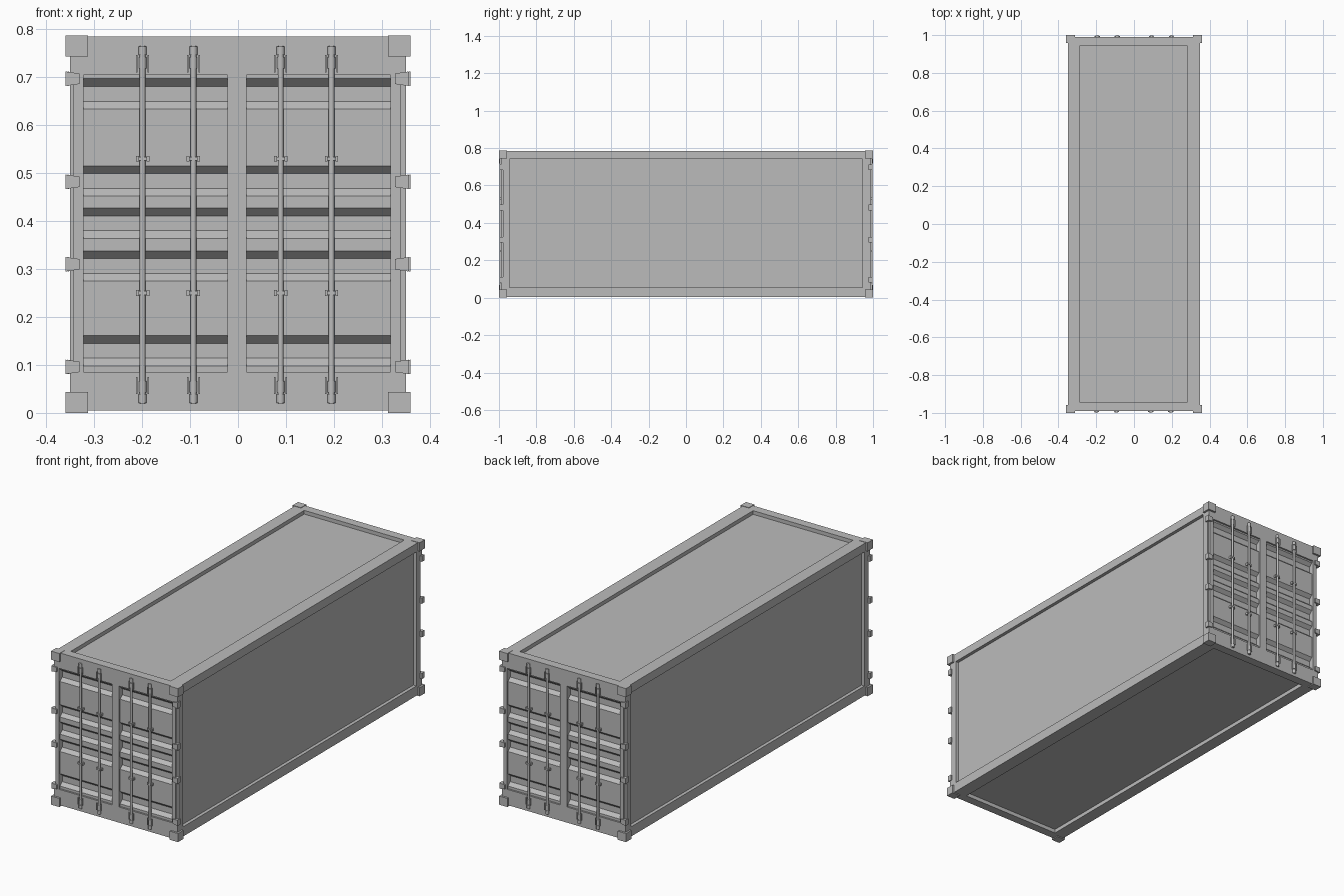
import bpy, bmesh, math
from mathutils import Matrix, Vector

if "Cube" in bpy.data.objects:
    bpy.data.objects.remove(bpy.data.objects["Cube"])

steel = bpy.data.materials.new("grey steel")
steel.use_nodes = True
COLOUR = (0.5, 0.5, 0.5, 1)
steel.diffuse_color = COLOUR
steel.node_tree.nodes["Principled BSDF"].inputs["Base Color"].default_value = COLOUR

OFF = -0.002  # door centre line
HALF_TURN = Matrix.Rotation(math.pi, 4, "Z")


def box(bm, x, y, z):
    """Box between pairs of limits."""
    size = [b - a for a, b in (x, y, z)]
    mid = [(a + b) / 2 for a, b in (x, y, z)]
    bmesh.ops.create_cube(bm, size=1, matrix=Matrix.Translation(mid) @ Matrix.Diagonal((*size, 1)))


def prism(bm, points, direction):
    """Closed outline pushed along a direction."""
    face = bm.faces.new([bm.verts.new(p) for p in points])
    out = bmesh.ops.extrude_face_region(bm, geom=[face])["geom"]
    moved = [v for v in out if isinstance(v, bmesh.types.BMVert)]
    bmesh.ops.translate(bm, verts=moved, vec=direction)


def rod(bm, x, y, z0, z1, radius):
    bmesh.ops.create_cone(bm, cap_ends=True, segments=12, radius1=radius, radius2=radius,
                          depth=z1 - z0, matrix=Matrix.Translation((x, y, (z0 + z1) / 2)))


def finish(name, bm, smooth=False):
    bmesh.ops.recalc_face_normals(bm, faces=bm.faces)
    mesh = bpy.data.meshes.new(name)
    bm.to_mesh(mesh)
    bm.free()
    mesh.materials.append(steel)
    obj = bpy.data.objects.new(name, mesh)
    bpy.context.collection.objects.link(obj)
    if smooth:
        mesh.shade_smooth()
        mesh.set_sharp_from_angle(angle=math.radians(40))
    return obj


def both_ends(name, bm, smooth=False):
    """The front part and its twin at the back."""
    back = bm.copy()
    back.transform(HALF_TURN)
    finish("front_" + name, bm, smooth)
    finish("back_" + name, back, smooth)


# Recessed walls, roof and floor
bm = bmesh.new()
box(bm, (-0.333, 0.333), (-0.946, 0.946), (0.025, 0.766))
finish("walls", bm)

# Long rails along the four edges
bm = bmesh.new()
for x in ((-0.35, -0.286), (0.281, 0.35)):
    for z in ((0.005, 0.055), (0.742, 0.785)):
        box(bm, x, (-0.946, 0.946), z)
finish("long_rails", bm)

# Door frame: cross beams, centre post and notched side posts
bm = bmesh.new()
for z in ((0.005, 0.085), (0.705, 0.785)):
    box(bm, (-0.35, 0.35), (-0.99, -0.945), z)
box(bm, (OFF - 0.02, OFF + 0.02), (-0.99, -0.945), (0.085, 0.705))
for s in (-1, 1):
    box(bm, sorted((OFF + s * 0.32, OFF + s * 0.341)), (-0.99, -0.945), (0.085, 0.705))
    box(bm, sorted((s * 0.335, s * 0.35)), (-0.978, -0.945), (0.085, 0.705))
both_ends("door_frame", bm)

# Door panels with horizontal grooves
FACE, DEEP, SLOPE = -0.981, -0.963, 0.016
profile = [(-0.945, 0.085), (FACE, 0.085)]
for top in (0.161, 0.338, 0.427, 0.515, 0.697):
    low = top - 0.063
    profile += [(FACE, low), (DEEP, low + SLOPE), (DEEP, top - SLOPE), (FACE, top)]
profile += [(FACE, 0.705), (-0.945, 0.705)]
bm = bmesh.new()
for x in (OFF - 0.32, OFF + 0.02):
    prism(bm, [(x, y, z) for y, z in profile], (0.3, 0, 0))
both_ends("door_panels", bm)

# Locking bars with end cams, brackets and middle clips
bm = bmesh.new()
for x in (OFF + s * d for s in (-1, 1) for d in (0.091, 0.197)):
    rod(bm, x, -0.991, 0.02, 0.765, 0.006)
    for mid, sign in ((0.03, 1), (0.755, -1)):
        rod(bm, x, -0.991, mid - 0.009, mid + 0.009, 0.0085)
        rod(bm, x, -0.991, mid + sign * 0.025 - 0.012, mid + sign * 0.025 + 0.012, 0.008)
        z = mid + sign * 0.027
        for side in (-1, 1):
            cx = x + side * 0.012
            box(bm, (cx - 0.0015, cx + 0.0015), (-0.996, -0.985), (z - 0.018, z + 0.018))
    for z in (0.25, 0.53):
        box(bm, (x - 0.009, x + 0.009), (-0.998, -0.975), (z - 0.004, z + 0.004))
        for side in (-1, 1):
            cx = x + side * 0.011
            box(bm, (cx - 0.003, cx + 0.003), (-0.994, -0.975), (z - 0.006, z + 0.006))
both_ends("locking_bars", bm, smooth=True)

# Tapered hinges on the side posts
bm = bmesh.new()
for s in (-1, 1):
    inner, outer = OFF + s * 0.329, OFF + s * 0.358
    for z in (0.096, 0.31, 0.482, 0.697):
        outline = [(inner, -0.997, z - 0.011), (outer, -0.997, z - 0.015),
                   (outer, -0.997, z + 0.015), (inner, -0.997, z + 0.011)]
        prism(bm, outline, (0, 0.022, 0))
both_ends("hinges", bm)

# Corner castings
bm = bmesh.new()
for s in (-1, 1):
    for z in ((0, 0.044), (0.743, 0.787)):
        box(bm, sorted((s * 0.313, s * 0.36)), (-1, -0.957), z)
both_ends("corner_castings", bm)
